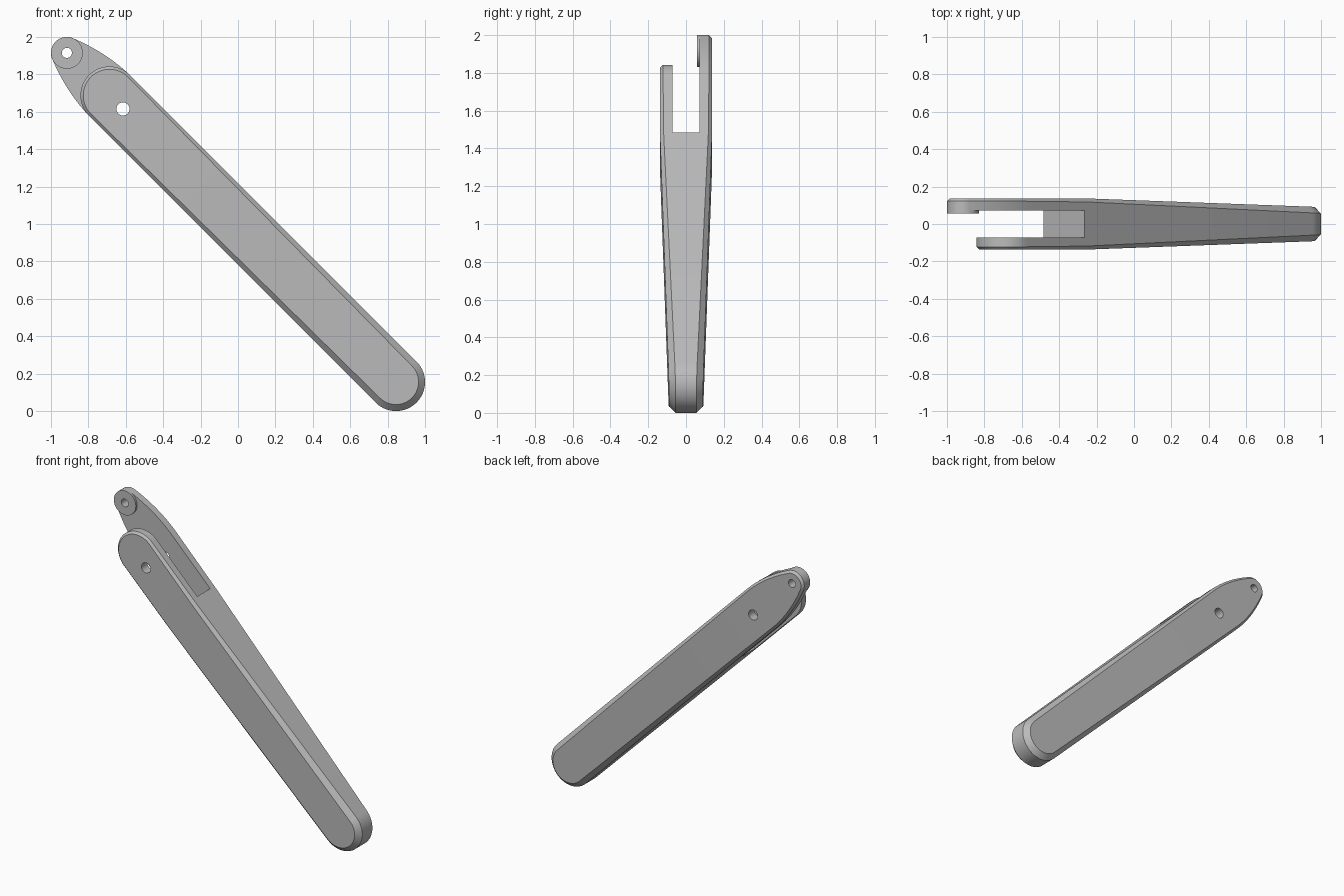
import bpy, bmesh, math
from mathutils import Vector

if "Cube" in bpy.data.objects:
    bpy.data.objects.remove(bpy.data.objects["Cube"])

S = math.sqrt(0.5)
R, TIP_R = 0.155, 0.085             # bar half width, tang tip radius
FORK_U, TIP_U, HOLE_U = 2.167, 2.489, 2.065
SLOT_U, SLOT_Y = 1.725, 0.0715

grey = bpy.data.materials.new("plain_grey")
grey.use_nodes = True
grey.diffuse_color = (0.5, 0.5, 0.5, 1)
grey.node_tree.nodes["Principled BSDF"].inputs["Base Color"].default_value = (0.5, 0.5, 0.5, 1)


def place(u, v, y):
    """Bar coordinates (along, across, depth) to world."""
    return Vector((0.845 + (v - u) * S, y, 0.155 + (u + v) * S))


def arc(centre, r, a0, a1, n):
    return [(centre + r * math.sin(a0 + (a1 - a0) * i / n),
             r * math.cos(a0 + (a1 - a0) * i / n)) for i in range(n + 1)]


def lerp(a, b, t):
    return a + (b - a) * min(max(t, 0), 1)


def half_depth(u):
    return lerp(0.09, 0.137, (u + 0.12) / 1.82)


def chamfer(u):
    return lerp(0.035, 0.015, (u + 0.15) / 2.35)


def inset(pts):
    """Move each outline point inward by the local chamfer."""
    out = []
    for i, (u, v) in enumerate(pts):
        if i in (0, len(pts) - 1):
            n = Vector((1 if i == 0 else -1, 0))
        else:
            d = Vector(pts[i + 1]) - Vector(pts[i - 1])
            n = Vector((d.y, -d.x)).normalized()
        c = chamfer(u)
        out.append((u + n.x * c, v + n.y * c))
    return out


# Half outlines: round foot, straight side, then rounded fork or curved tang
quarter = math.pi / 2
side = arc(0, R, -quarter, 0, 16) + [(0.9, R), (1.7, R), (2.0, R)]
fork = side + arc(FORK_U, R, 0, quarter, 25)
lean = math.atan(0.4)
shoulder = [(lerp(2.14, 2.52, i / 12), R - 0.076 * (i / 12) ** 2) for i in range(13)]
tang = side + shoulder + arc(TIP_U, TIP_R, lean, quarter, 13)[1:]


def finish(bm, name):
    bmesh.ops.recalc_face_normals(bm, faces=bm.faces)
    mesh = bpy.data.meshes.new(name)
    bm.to_mesh(mesh)
    bm.free()
    ob = bpy.data.objects.new(name, mesh)
    bpy.context.collection.objects.link(ob)
    mesh.materials.append(grey)
    return ob


def build_bar():
    bm = bmesh.new()
    last = len(fork) - 1
    rings = []
    for half, sgn in ((fork, -1), (tang, 1)):
        face = [(u, v, sgn * half_depth(u)) for u, v in inset(half)]
        rim = [(u, v, sgn * (half_depth(u) - chamfer(u))) for u, v in half]
        core = [(u, v, sgn * 0.02) for u, v in half]
        layers = [face, rim, core]
        rings += layers if sgn < 0 else layers[::-1]
    loops = []
    for ring in rings:
        ring[0] = (ring[0][0], 0, ring[0][2])
        ring[-1] = (ring[-1][0], 0, ring[-1][2])
        loop = [bm.verts.new(place(*p)) for p in ring]
        loop += [bm.verts.new(place(u, -v, y)) for u, v, y in ring[-2:0:-1]]
        loops.append(loop)
    n = len(loops[0])
    for a, b in zip(loops, loops[1:]):
        for i in range(n):
            j = (i + 1) % n
            bm.faces.new((a[i], a[j], b[j], b[i]))
    # Outer faces as strips across the bar
    for loop in (loops[0], loops[-1]):
        for i in range(last):
            quad = [loop[i], loop[i + 1], loop[-i - 1], loop[-i]]
            bm.faces.new(list(dict.fromkeys(quad)))
    return finish(bm, "lever_bar")


def cylinder(name, u, r, y0, y1):
    bpy.ops.mesh.primitive_cylinder_add(vertices=48, radius=r, depth=y1 - y0,
                                        location=place(u, 0, (y0 + y1) / 2),
                                        rotation=(quarter, 0, 0))
    ob = bpy.context.object
    ob.name = name
    ob.data.materials.append(grey)
    return ob


def cut(ob, cutter):
    mod = ob.modifiers.new("cut", "BOOLEAN")
    mod.operation, mod.solver, mod.object = "DIFFERENCE", "EXACT", cutter
    bpy.context.view_layer.objects.active = ob
    bpy.ops.object.modifier_apply(modifier=mod.name)


bar = build_bar()
boss = cylinder("tang_boss", TIP_U, TIP_R, 0.057, SLOT_Y)

# Slot between the two arms
bpy.ops.mesh.primitive_cube_add(size=1, location=place(SLOT_U + 0.6, 0, 0),
                                rotation=(0, math.pi / 4, 0))
slot = bpy.context.object
slot.name = "slot_cutter"
slot.scale = (1.2, 2 * SLOT_Y, 0.6)

# Pivot holes
pivot = cylinder("pivot_cutter", HOLE_U, 0.035, -0.3, 0.3)
tip = cylinder("tip_cutter", TIP_U, 0.027, -0.3, 0.3)
bpy.context.view_layer.update()

for cutter in (slot, pivot, tip):
    cutter.hide_render = True
    cut(bar, cutter)
cut(boss, tip)
for cutter in (slot, pivot, tip):
    bpy.data.objects.remove(cutter)

for ob in (bar, boss):
    bpy.ops.object.select_all(action="DESELECT")
    ob.select_set(True)
    bpy.context.view_layer.objects.active = ob
    bpy.ops.object.shade_smooth_by_angle(angle=math.radians(25))
